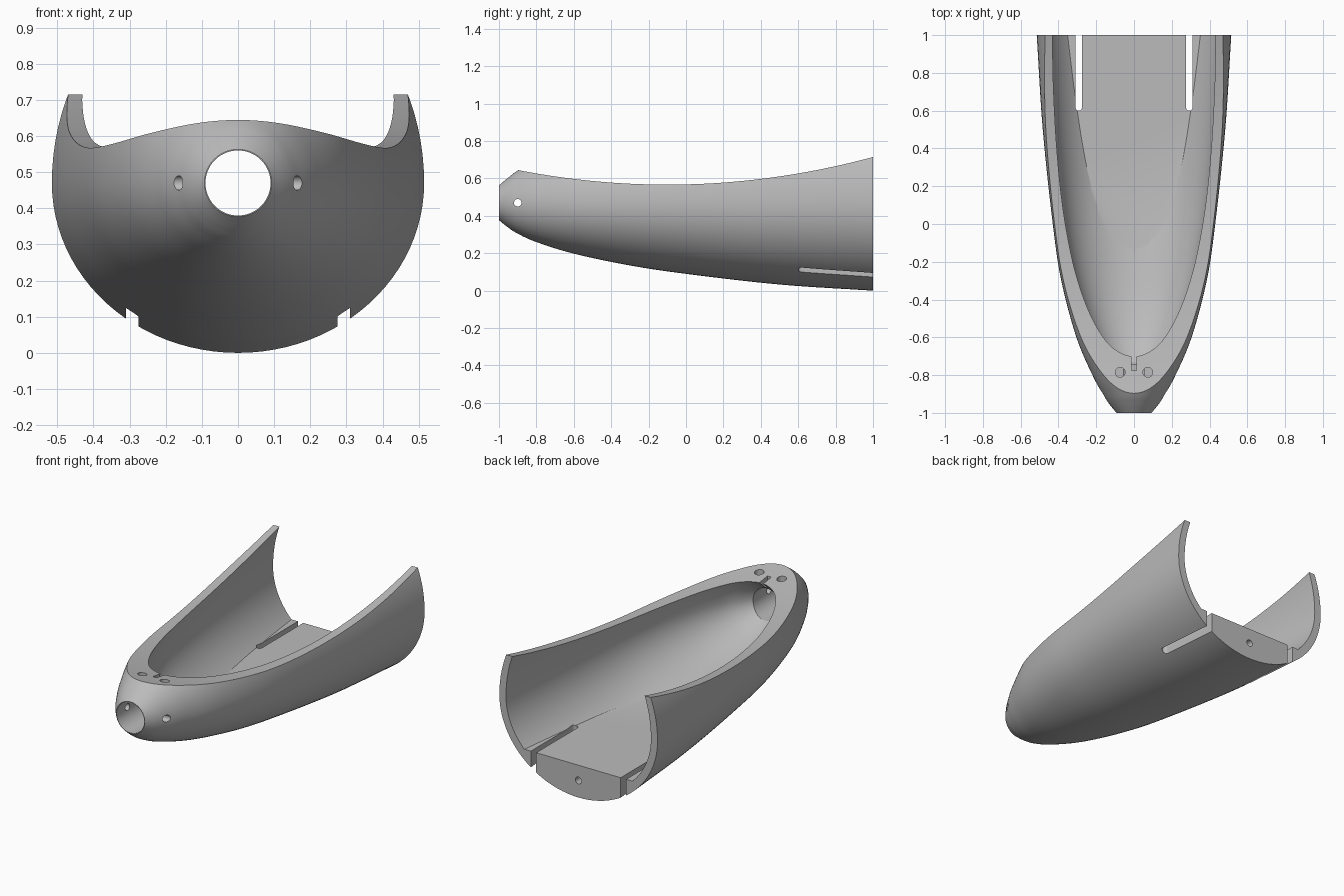
import bpy
import bmesh
from math import cos, sin, pi
from mathutils import Vector, Matrix

if "Cube" in bpy.data.objects:
    bpy.data.objects.remove(bpy.data.objects["Cube"], do_unlink=True)

AXIS_Z = 0.47    # height of the long axis
FLOOR_Z = 0.19   # top of the flat floor block


def make_object(name, bm):
    bmesh.ops.recalc_face_normals(bm, faces=bm.faces[:])
    mesh = bpy.data.meshes.new(name)
    bm.to_mesh(mesh)
    bm.free()
    obj = bpy.data.objects.new(name, mesh)
    bpy.context.collection.objects.link(obj)
    return obj


def smooth_stations(keys, steps=8):
    """Catmull-Rom curve through (y, half width, depth below, height above)."""
    pts = [Vector(k) for k in keys]
    pts = [2 * pts[0] - pts[1]] + pts + [2 * pts[-1] - pts[-2]]
    out = []
    for a, b, c, d in zip(pts, pts[1:], pts[2:], pts[3:]):
        for i in range(steps):
            t = i / steps
            out.append((2 * b + (c - a) * t + (2 * a - 5 * b + 4 * c - d) * t**2
                        + (3 * b - a - 3 * c + d) * t**3) / 2)
    return out + [pts[-2]]


def loft(keys, sides=96):
    bm = bmesh.new()
    rings = []
    for y, width, below, above in smooth_stations(keys):
        ring = []
        for i in range(sides):
            a = 2 * pi * i / sides
            height = above if sin(a) > 0 else below
            ring.append(bm.verts.new((width * cos(a), y, AXIS_Z + height * sin(a))))
        rings.append(ring)
    for r, s in zip(rings, rings[1:]):
        for i in range(sides):
            j = (i + 1) % sides
            bm.faces.new((r[i], r[j], s[j], s[i]))
    bm.faces.new(rings[0])
    bm.faces.new(rings[-1])
    return bm


def prism(name, points, offset):
    """Extrude a closed outline of 3D points."""
    bm = bmesh.new()
    face = bm.faces.new([bm.verts.new(p) for p in points])
    new = bmesh.ops.extrude_face_region(bm, geom=[face])["geom"]
    bmesh.ops.translate(bm, vec=offset,
                        verts=[v for v in new if isinstance(v, bmesh.types.BMVert)])
    return make_object(name, bm)


def rod(name, start, end, radius, sides=48):
    start, end = Vector(start), Vector(end)
    bm = bmesh.new()
    turn = (end - start).to_track_quat('Z', 'Y').to_matrix().to_4x4()
    bmesh.ops.create_cone(bm, cap_ends=True, segments=sides, radius1=radius,
                          radius2=radius, depth=(end - start).length,
                          matrix=Matrix.Translation((start + end) / 2) @ turn)
    return make_object(name, bm)


# Outer hull
shell = make_object("nose_shell", loft([
    (-1, .093, .093, .093), (-.95, .133, .133, .135), (-.9, .165, .165, .172),
    (-.8, .22, .21, .23), (-.6, .305, .272, .325), (-.3, .385, .335, .42),
    (0, .43, .38, .475), (.5, .483, .437, .55), (1, .515, .47, .6)]))

# Cavity, cut flat at the floor
bm = loft([
    (-.79, .02, .02, .02), (-.77, .07, .06, .07), (-.7, .135, .11, .142),
    (-.6, .2, .16, .22), (-.4, .28, .225, .325), (-.13, .35, .28, .405),
    (.28, .41, .35, .5), (1, .472, .42, .6), (1.2, .48, .432, .615)])
bmesh.ops.bisect_plane(bm, geom=bm.verts[:] + bm.edges[:] + bm.faces[:],
                       plane_co=(0, 0, FLOOR_Z), plane_no=(0, 0, 1), clear_inner=True)
bmesh.ops.holes_fill(bm, edges=[e for e in bm.edges if e.is_boundary], sides=0)
cutters = [make_object("cavity_cutter", bm)]

# Curved rim cut
rim = []
for i in range(61):
    y = -1.1 + 2.2 * i / 60
    rim.append((-1, y, 0.567 + 0.122 * (y + 0.1)**2))
cutters.append(prism("rim_cutter", rim + [(-1, 1.1, 1.5), (-1, -1.1, 1.5)], (2, 0, 0)))

# Nose opening, cross hole, rear floor hole
cutters.append(rod("nose_hole_cutter", (0, -1.1, AXIS_Z), (0, -.62, AXIS_Z), .09, 64))
cutters.append(rod("cross_hole_cutter", (-.4, -.9, AXIS_Z), (.4, -.9, AXIS_Z), .02))
cutters.append(rod("rear_hole_cutter", (0, .8, .1), (0, 1.1, .1), .02))

# Narrow notch in the front of the rim
cutters.append(prism("notch_cutter", [(-.0125, -.775, .57), (.0125, -.775, .57),
                                      (.0125, -.62, .57), (-.0125, -.62, .57)], (0, 0, .2)))

for side in (-1, 1):
    # Rim screw holes
    cutters.append(rod("rim_hole_cutter", (side * .073, -.785, .54),
                       (side * .073, -.785, .8), .026))
    # Round-ended slots beside the floor
    r = .0175
    arc = [(side * .2925 + r * cos(pi + pi * i / 12),
            .6175 + r * sin(pi + pi * i / 12), -.1) for i in range(13)]
    ends = [(side * .2925 + r, 1.1, -.1), (side * .2925 - r, 1.1, -.1)]
    cutters.append(prism("slot_cutter", arc + ends, (0, 0, .4)))

# Apply the cuts
bpy.ops.object.select_all(action='DESELECT')
bpy.context.view_layer.objects.active = shell
shell.select_set(True)
for cutter in cutters:
    mod = shell.modifiers.new(cutter.name, 'BOOLEAN')
    mod.operation = 'DIFFERENCE'
    mod.solver = 'EXACT'
    mod.object = cutter
    cutter.hide_render = True
    bpy.ops.object.modifier_apply(modifier=mod.name)
for cutter in cutters:
    bpy.data.objects.remove(cutter, do_unlink=True)

# Plain grey material
grey = bpy.data.materials.new("plain_grey")
grey.use_nodes = True
colour = (.5, .5, .5, 1)
grey.diffuse_color = colour
grey.node_tree.nodes["Principled BSDF"].inputs["Base Color"].default_value = colour
shell.data.materials.clear()
shell.data.materials.append(grey)
bpy.ops.object.shade_smooth_by_angle(angle=pi / 6)
